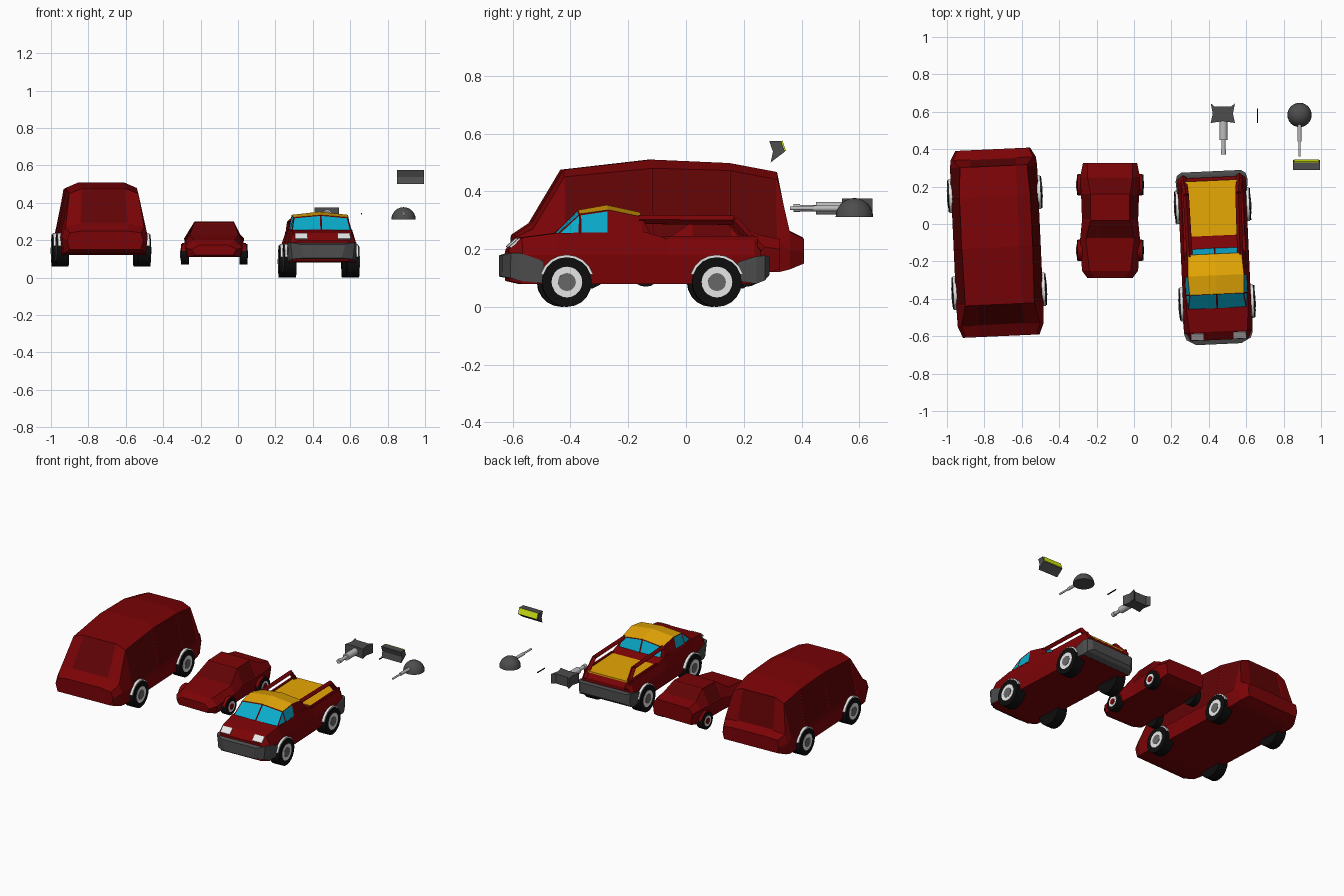
import bpy, bmesh, math
from mathutils import Vector, Matrix

if "Cube" in bpy.data.objects:
    bpy.data.objects.remove(bpy.data.objects["Cube"])


def material(name, rgb):
    m = bpy.data.materials.new(name)
    m.use_nodes = True
    m.diffuse_color = (*rgb, 1)
    m.node_tree.nodes["Principled BSDF"].inputs["Base Color"].default_value = (*rgb, 1)
    return m


RED = material("body red", (0.2, 0.001, 0.002))
DARK = material("shaded red", (0.12, 0.001, 0.0015))
YELLOW = material("yellow", (0.88, 0.43, 0.002))
BLUE = material("window blue", (0.003, 0.41, 0.6))
GREY = material("dark grey", (0.075, 0.075, 0.075))
STEEL = material("light grey", (0.5, 0.5, 0.5))
WHITE = material("white", (0.88, 0.88, 0.88))
BLACK = material("tyre black", (0.004, 0.004, 0.004))
HUB = material("hub grey", (0.14, 0.14, 0.14))
GREEN = material("lime", (0.65, 0.8, 0.005))


def finish(bm, name, mats, origin=(0, 0, 0), yaw=0, smooth=False):
    bmesh.ops.recalc_face_normals(bm, faces=bm.faces)
    mesh = bpy.data.meshes.new(name)
    bm.to_mesh(mesh)
    bm.free()
    for m in mats:
        mesh.materials.append(m)
    ob = bpy.data.objects.new(name, mesh)
    bpy.context.collection.objects.link(ob)
    ob.location = origin
    ob.rotation_euler.z = yaw
    if smooth:
        bpy.ops.object.select_all(action="DESELECT")
        ob.select_set(True)
        bpy.context.view_layer.objects.active = ob
        bpy.ops.object.shade_smooth_by_angle(angle=math.radians(40))
    return ob


def loft(name, stations, mats, place, panes=(), painted=()):
    """Skin mirrored half sections; panes are inset, painted faces are not."""
    bm = bmesh.new()
    rings = []
    for y, half in stations:
        other = [(-w, z) for w, z in reversed(half) if w > 0]
        rings.append([bm.verts.new((w, y, z)) for w, z in half + other])
    n = len(rings[0])
    grid = {}
    for i in range(len(rings) - 1):
        a, b = rings[i], rings[i + 1]
        for k in range(n):
            j = (k + 1) % n
            grid[i, k] = bm.faces.new((a[k], a[j], b[j], b[k]))
    bm.faces.new(rings[0])
    bm.faces.new(rings[-1])
    bmesh.ops.recalc_face_normals(bm, faces=bm.faces)
    for key in painted:
        grid[key].material_index = 2
    glass = [grid[key] for key in panes]
    if glass:
        bmesh.ops.inset_individual(bm, faces=glass, thickness=0.007, depth=-0.002)
        for f in glass:
            f.material_index = 1
    return finish(bm, name, mats, *place)


def box(name, size, at, mat, place=((0, 0, 0), 0), tilt=0):
    bm = bmesh.new()
    bmesh.ops.create_cube(bm, size=1, matrix=Matrix.Translation(at)
                          @ Matrix.Rotation(tilt, 4, "X") @ Matrix.Diagonal((*size, 1)))
    return finish(bm, name, [mat], *place)


def rod(name, p, q, r, mat, place=((0, 0, 0), 0), sides=20, above=None):
    """Cylinder from p to q; above keeps only the part over that height."""
    p, q = Vector(p), Vector(q)
    bm = bmesh.new()
    turn = (q - p).to_track_quat("Z", "Y").to_matrix().to_4x4()
    bmesh.ops.create_cone(bm, cap_ends=True, segments=sides, radius1=r, radius2=r,
                          depth=(q - p).length, matrix=Matrix.Translation((p + q) / 2) @ turn)
    if above is not None:
        bmesh.ops.bisect_plane(bm, geom=bm.verts[:] + bm.edges[:] + bm.faces[:],
                               plane_co=(0, 0, above), plane_no=(0, 0, 1), clear_inner=True)
    return finish(bm, name, [mat], *place, smooth=sides > 8)


def prism(name, outline, lo, hi, to_point, mat):
    bm = bmesh.new()
    a, b = ([bm.verts.new(to_point(u, v, t)) for u, v in outline] for t in (lo, hi))
    bm.faces.new(a)
    bm.faces.new(b)
    for i in range(len(a)):
        j = (i + 1) % len(a)
        bm.faces.new((a[i], a[j], b[j], b[i]))
    return finish(bm, name, [mat])


def wheels(owner, place, ys, outer, width, r, z, hub, trim):
    for s, side in ((1, "left"), (-1, "right")):
        for y, end in zip(ys, ("front", "rear")):
            label = f"{owner}_{end}_{side}"

            def disc(part, x0, x1, rad, mat, above=None):
                rod(f"{label}_{part}", (s * x0, y, z), (s * x1, y, z), rad, mat, place, above=above)
            disc("tyre", outer - width, outer, r, BLACK)
            disc("rim", outer - width * 0.4, outer + 0.002, r * 0.62, WHITE)
            disc("hub", outer - width * 0.4, outer + 0.004, r * 0.36, hub)
            disc("arch", outer - width * 0.7, outer - 0.006, r * 1.1, trim, z + r * 0.3)


# Van
YAW = math.radians(2.6)
van = ((-0.737, 0, 0), YAW)
low = [(0.225, 0.12), (0.233, 0.22)]
loft("van_body", [
    (-0.60, [(0.19, 0.15), (0.205, 0.20), (0.19, 0.24), (0.12, 0.25)]),
    (-0.54, [(0.22, 0.13), (0.23, 0.22), (0.21, 0.27), (0.13, 0.29)]),
    (-0.43, low + [(0.185, 0.45), (0.12, 0.475)]),
    (-0.125, low + [(0.19, 0.48), (0.12, 0.51)]),
    (0.145, low + [(0.19, 0.472), (0.12, 0.498)]),
    (0.31, low + [(0.18, 0.44), (0.12, 0.467)]),
    (0.35, [(0.22, 0.13), (0.228, 0.20), (0.215, 0.26), (0.13, 0.265)]),
    (0.40, [(0.19, 0.15), (0.20, 0.19), (0.19, 0.235), (0.12, 0.24)])],
    [RED, DARK], van,
    panes=[(1, 3)] + [(i, k) for i in (2, 3, 4) for k in (1, 5)] + [(5, 3)])
wheels("van", van, (-0.36, 0.16), 0.252, 0.066, 0.085, 0.145, HUB, WHITE)

# Small car
car = ((-0.128, 0, 0), 0)
loft("car_body", [
    (-0.29, [(0.10, 0.12), (0.12, 0.15), (0.08, 0.175)]),
    (-0.25, [(0.14, 0.11), (0.15, 0.16), (0.11, 0.20)]),
    (-0.08, [(0.15, 0.11), (0.16, 0.18), (0.13, 0.225)]),
    (0.02, [(0.145, 0.11), (0.15, 0.20), (0.105, 0.295)]),
    (0.16, [(0.145, 0.11), (0.155, 0.20), (0.105, 0.30)]),
    (0.25, [(0.15, 0.11), (0.16, 0.21), (0.12, 0.25)]),
    (0.325, [(0.135, 0.13), (0.145, 0.20), (0.12, 0.235)])],
    [RED, DARK], car, panes=[(2, 2), (4, 2), (3, 1), (3, 3)])
wheels("car", car, (-0.14, 0.21), 0.178, 0.043, 0.055, 0.125, RED, RED)

# Pickup body and cab
pickup = ((0.425, 0, 0), YAW)
sill = [(0.177, 0.08), (0.182, 0.18)]
loft("pickup_body", [
    (-0.62, [(0.14, 0.09), (0.16, 0.18), (0.13, 0.20)]),
    (-0.575, sill + [(0.155, 0.24)]),
    (-0.45, sill + [(0.165, 0.256)]),
    (-0.15, sill + [(0.165, 0.26)]),
    (-0.07, sill + [(0.165, 0.235)]),
    (0.23, sill + [(0.165, 0.23)]),
    (0.25, [(0.17, 0.10), (0.18, 0.17), (0.16, 0.20)])],
    [RED], pickup)
loft("pickup_cab", [
    (-0.455, [(0.160, 0.245), (0.157, 0.252), (0, 0.256)]),
    (-0.375, [(0.168, 0.25), (0.145, 0.322), (0, 0.335)]),
    (-0.275, [(0.168, 0.25), (0.15, 0.336), (0, 0.353)]),
    (-0.16, [(0.165, 0.25), (0.143, 0.312), (0, 0.328)]),
    (-0.125, [(0.155, 0.23), (0.15, 0.245), (0, 0.25)])],
    [RED, BLUE, YELLOW], pickup,
    panes=[(i, k) for i in (0, 3) for k in (1, 2)] + [(i, k) for i in (0, 1) for k in (0, 3)],
    painted=[(i, k) for i in (1, 2) for k in (1, 2)])
wheels("pickup", pickup, (-0.422, 0.098), 0.203, 0.068, 0.086, 0.086, HUB, WHITE)

# Pickup bumpers
loft("front_bumper", [
    (-0.643, [(0.10, 0.105), (0.12, 0.178)]),
    (-0.615, [(0.162, 0.10), (0.172, 0.187)]),
    (-0.585, [(0.178, 0.09), (0.183, 0.187)]),
    (-0.50, [(0.184, 0.082), (0.187, 0.158)])], [GREY], pickup)
loft("rear_bumper", [
    (0.17, [(0.185, 0.09), (0.188, 0.155)]),
    (0.235, [(0.188, 0.08), (0.192, 0.175)]),
    (0.265, [(0.18, 0.092), (0.184, 0.178)]),
    (0.282, [(0.15, 0.11), (0.16, 0.175)])], [GREY], pickup)

# Pickup bed, rails and headlights
box("bed_floor", (0.30, 0.295, 0.01), (0, 0.085, 0.233), YELLOW, pickup)
for s, side in ((1, "left"), (-1, "right")):
    box(f"bed_wall_{side}", (0.014, 0.31, 0.03), (s * 0.157, 0.085, 0.23), RED, pickup)
    path = [(s * 0.135, -0.17, 0.303), (s * 0.14, 0.16, 0.30), (s * 0.15, 0.255, 0.195)]
    for i in range(2):
        rod(f"bed_rail_{side}_{i}", path[i], path[i + 1], 0.016, RED, pickup, sides=4)
    box(f"headlight_{side}", (0.068, 0.044, 0.008), (s * 0.114, -0.599, 0.221), WHITE, pickup,
        math.radians(41))

# Hammer with a waisted head
prism("hammer_head", [(0.41, 0.645), (0.432, 0.627), (0.518, 0.627), (0.54, 0.645), (0.529, 0.59),
                      (0.54, 0.54), (0.475, 0.55), (0.41, 0.54), (0.421, 0.59)],
      0.312, 0.376, lambda u, v, t: (u, v, t), GREY)
rod("hammer_grip", (0.478, 0.56, 0.342), (0.478, 0.45, 0.342), 0.022, STEEL)
rod("hammer_shaft", (0.478, 0.46, 0.342), (0.478, 0.385, 0.342), 0.011, STEEL)
rod("hammer_tip", (0.478, 0.395, 0.342), (0.478, 0.372, 0.342), 0.014, STEEL)

# Domed tool
bm = bmesh.new()
bmesh.ops.create_uvsphere(bm, u_segments=24, v_segments=12, radius=0.065)
bmesh.ops.bisect_plane(bm, geom=bm.verts[:] + bm.edges[:] + bm.faces[:],
                       plane_co=(0, 0, 0), plane_no=(0, 0, 1), clear_inner=True)
bmesh.ops.holes_fill(bm, edges=[e for e in bm.edges if e.is_boundary])
finish(bm, "dome", [GREY], (0.885, 0.583, 0.312), smooth=True)
rod("dome_shaft", (0.885, 0.54, 0.341), (0.885, 0.44, 0.341), 0.010, STEEL)
rod("dome_tip", (0.885, 0.45, 0.341), (0.885, 0.36, 0.341), 0.006, STEEL)

# Thin pin
rod("pin", (0.66, 0.54, 0.342), (0.66, 0.617, 0.342), 0.004, BLACK, sides=6)

# Light bar with a lime face
prism("light_bar", [(0.288, 0.575), (0.329, 0.575), (0.342, 0.537), (0.293, 0.50),
                    (0.301, 0.537)], 0.85, 0.995, lambda u, v, t: (t, u, v), GREY)
box("light_bar_face", (0.135, 0.006, 0.037), (0.922, 0.337, 0.557), GREEN, tilt=math.radians(19))
